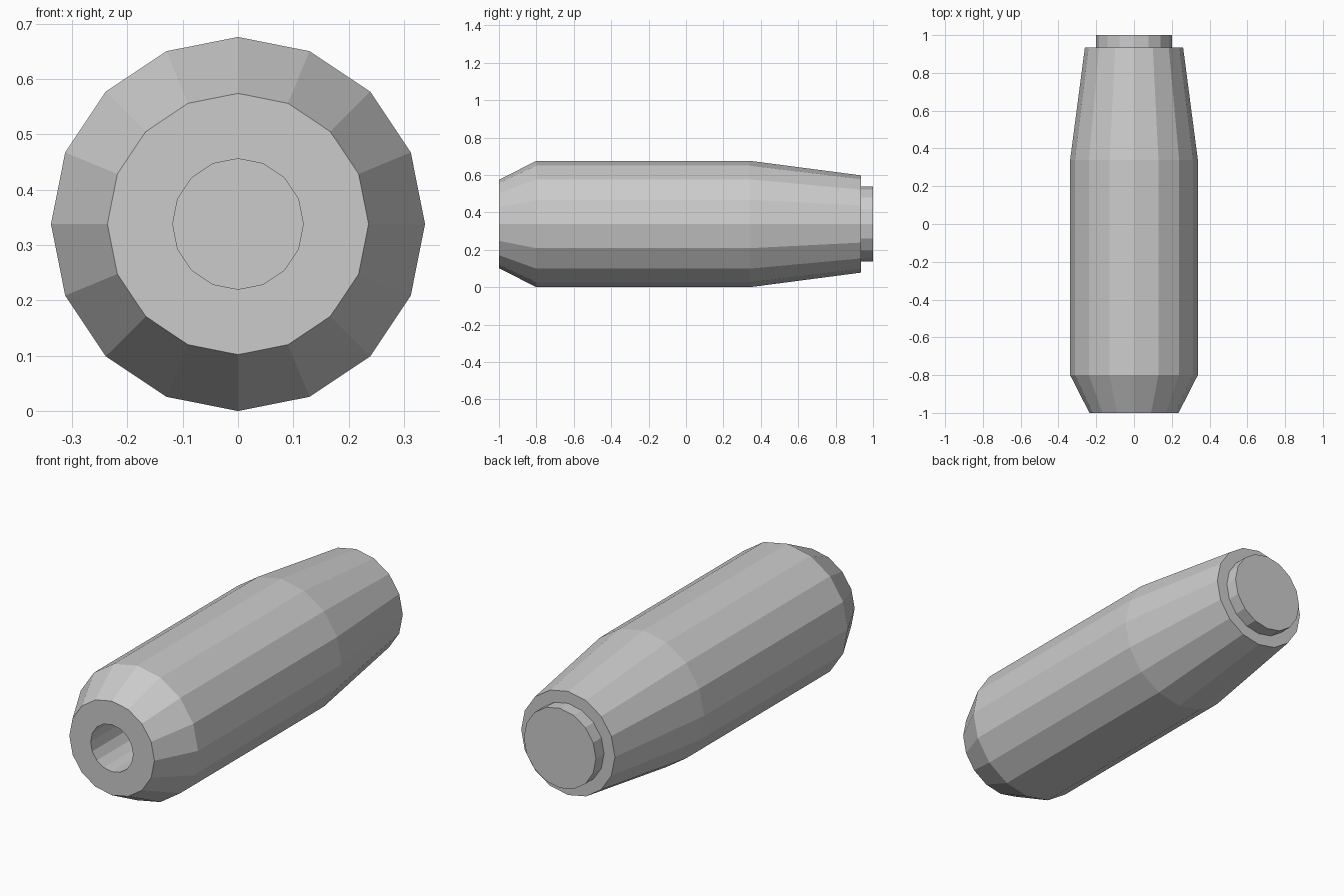
import bpy, bmesh, math

if "Cube" in bpy.data.objects:
    bpy.data.objects.remove(bpy.data.objects["Cube"])

SIDES = 16
CENTRE_Z = 0.338


def lathe(name, profile):
    """Revolve (radius, y) points round the lengthwise axis, capping both ends."""
    bm = bmesh.new()
    rings = []
    for r, y in profile:
        ring = []
        for i in range(SIDES):
            a = 2 * math.pi * i / SIDES
            ring.append(bm.verts.new((r * math.sin(a), y, CENTRE_Z + r * math.cos(a))))
        rings.append(ring)
    for a, b in zip(rings, rings[1:]):
        for i in range(SIDES):
            j = (i + 1) % SIDES
            bm.faces.new((a[i], a[j], b[j], b[i]))
    bm.faces.new(rings[0])
    bm.faces.new(rings[-1])
    bmesh.ops.recalc_face_normals(bm, faces=bm.faces)
    mesh = bpy.data.meshes.new(name)
    bm.to_mesh(mesh)
    bm.free()
    obj = bpy.data.objects.new(name, mesh)
    bpy.context.collection.objects.link(obj)
    return obj


# One closed shell: bore floor, bore wall, front rim, chamfer, barrel, taper, end plug
lathe("handle_grip", [
    (0.118, -0.50),
    (0.118, -1.00),
    (0.236, -1.00),
    (0.338, -0.80),
    (0.338, 0.34),
    (0.26, 0.935),
    (0.20, 0.935),
    (0.20, 1.00),
])
